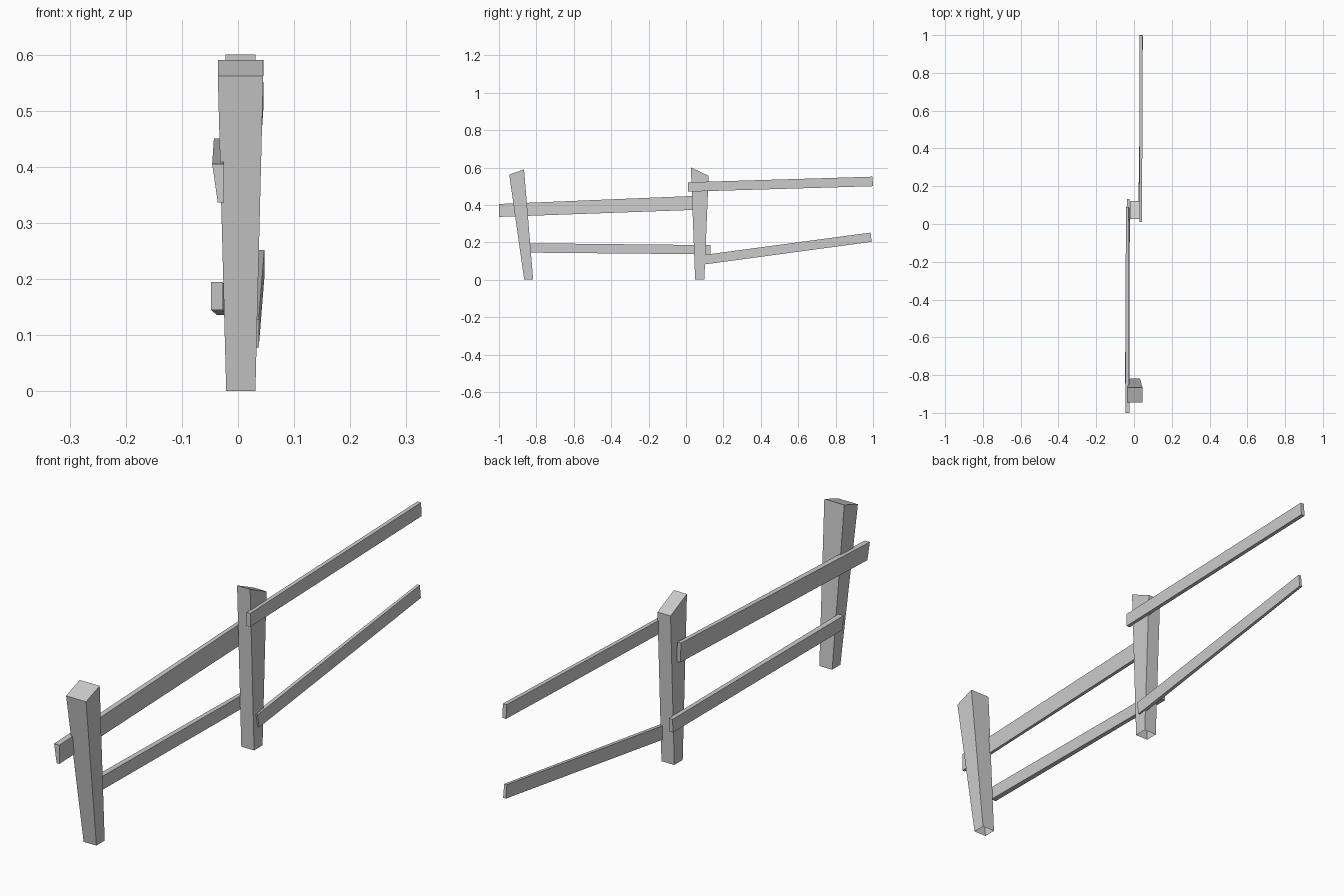
import bpy, bmesh

if "Cube" in bpy.data.objects:
    bpy.data.objects.remove(bpy.data.objects["Cube"])


def loft(name, a, b, cap_a=True):
    """Join two matching four-cornered ends into one timber."""
    bm = bmesh.new()
    va = [bm.verts.new(p) for p in a]
    vb = [bm.verts.new(p) for p in b]
    for i in range(4):
        j = (i + 1) % 4
        bm.faces.new((va[i], va[j], vb[j], vb[i]))
    bm.faces.new(vb)
    if cap_a:
        bm.faces.new(va[::-1])
    bmesh.ops.recalc_face_normals(bm, faces=bm.faces)
    mesh = bpy.data.meshes.new(name)
    bm.to_mesh(mesh)
    bm.free()
    obj = bpy.data.objects.new(name, mesh)
    bpy.context.collection.objects.link(obj)
    return obj


def post(name, bottom, top, z_front, z_back):
    """Tapered post with a slanted top; extents are x0, x1, y0, y1."""
    def ring(e, zf, zb):
        x0, x1, y0, y1 = e
        return [(x0, y0, zf), (x1, y0, zf), (x1, y1, zb), (x0, y1, zb)]
    loft(name, ring(bottom, 0, 0), ring(top, z_front, z_back), cap_a=False)


def rail(name, near, far):
    """Each end: lower edge (y, z, x0, x1), then upper edge (y, z, x0, x1)."""
    def ring(low, high):
        y, z, x0, x1 = low
        v, w, u0, u1 = high
        return [(x0, y, z), (x1, y, z), (u1, v, w), (u0, v, w)]
    loft(name, ring(*near), ring(*far))


# Posts, open underneath
post("front_post", (-0.021, 0.031, -0.865, -0.817),
     (-0.036, 0.045, -0.945, -0.866), 0.562, 0.590)
post("middle_post", (-0.021, 0.031, 0.049, 0.098),
     (-0.022, 0.031, 0.026, 0.121), 0.600, 0.556)

# Front section rails, on the left side of the posts
rail("front_upper_rail",
     ((-1.0, 0.336, -0.036, -0.025), (-1.0, 0.405, -0.046, -0.025)),
     ((0.085, 0.375, -0.036, -0.022), (0.09, 0.450, -0.043, -0.028)))
rail("front_lower_rail",
     ((-0.84, 0.145, -0.048, -0.027), (-0.845, 0.195, -0.048, -0.027)),
     ((0.13, 0.136, -0.038, -0.023), (0.132, 0.185, -0.038, -0.023)))

# Back section rails, on the right side of the middle post
rail("back_upper_rail",
     ((0.01, 0.471, 0.028, 0.043), (0.01, 0.521, 0.028, 0.043)),
     ((1.0, 0.500, 0.030, 0.045), (0.997, 0.551, 0.030, 0.045)))
rail("back_lower_rail",
     ((0.070, 0.078, 0.023, 0.037), (0.060, 0.128, 0.023, 0.037)),
     ((0.993, 0.203, 0.036, 0.047), (0.987, 0.252, 0.036, 0.047)))
